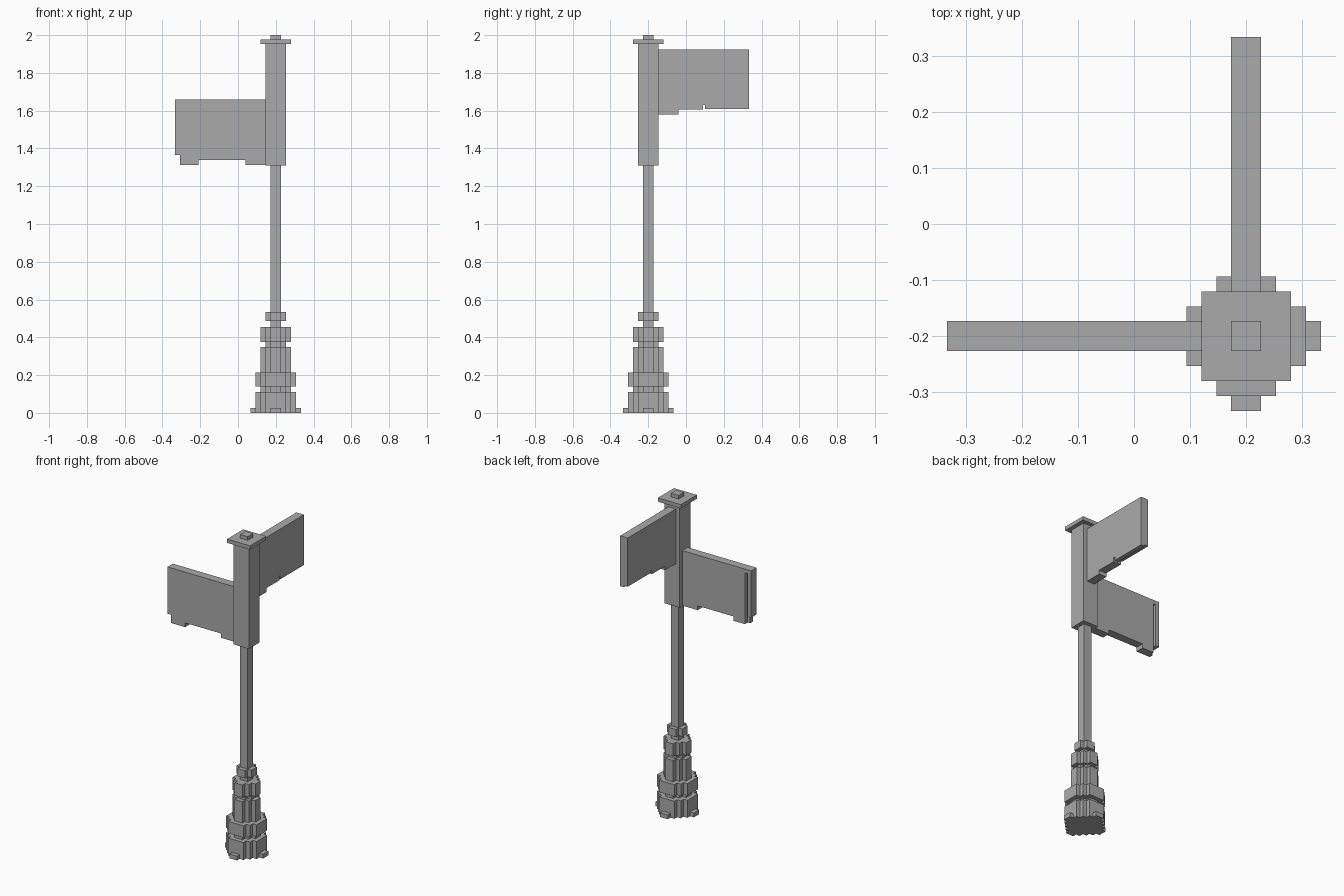
import bpy
import bmesh

cube = bpy.data.objects.get("Cube")
if cube:
    bpy.data.objects.remove(cube, do_unlink=True)

U = 2 / 75            # side of one block
CX, CY = 0.2, -0.2    # axis of the post

grey = bpy.data.materials.new("plain_grey")
grey.use_nodes = True
grey.diffuse_color = (0.4, 0.4, 0.4, 1)
grey.node_tree.nodes["Principled BSDF"].inputs["Base Color"].default_value = (0.4, 0.4, 0.4, 1)


def finish(name, bm):
    bmesh.ops.recalc_face_normals(bm, faces=bm.faces)
    mesh = bpy.data.meshes.new(name)
    bm.to_mesh(mesh)
    bm.free()
    mesh.materials.append(grey)
    obj = bpy.data.objects.new(name, mesh)
    bpy.context.collection.objects.link(obj)
    return obj


def add_box(bm, x, y, z):
    """Add a box given its (low, high) range on each axis."""
    made = bmesh.ops.create_cube(bm, size=1)["verts"]
    for v in made:
        for i, (lo, hi) in enumerate((x, y, z)):
            v.co[i] = lo if v.co[i] < 0 else hi


def square_part(name, half, z0, z1):
    bm = bmesh.new()
    r = half * U
    add_box(bm, (CX - r, CX + r), (CY - r, CY + r), (z0, z1))
    return finish(name, bm)


def stepped_part(name, radius, total, z0, z1):
    """Blocky round layer: each corner descends in unit steps."""
    corner = []
    for x in range(radius, total - radius - 1, -1):
        y = total - x
        corner.append((x, y))
        if x > total - radius:
            corner.append((x - 1, y))
    outline = []
    for _ in range(4):
        outline += corner
        corner = [(-y, x) for x, y in corner]
    bm = bmesh.new()
    verts = [bm.verts.new((CX + x * U, CY + y * U, z0)) for x, y in outline]
    face = bm.faces.new(verts)
    top = bmesh.ops.extrude_face_region(bm, geom=[face], use_keep_orig=True)["geom"]
    for v in top:
        if isinstance(v, bmesh.types.BMVert):
            v.co.z = z1
    return finish(name, bm)


# Stepped pedestal
for name, radius, total, z0, z1 in (
    ("base_plate", 5, 6, 0, 0.027),
    ("lower_plinth", 4, 6, 0.027, 0.11),
    ("plinth_neck", 3, 4, 0.11, 0.14),
    ("plinth_ring", 4, 6, 0.14, 0.215),
    ("pedestal_shaft", 3, 4, 0.215, 0.35),
    ("pedestal_neck", 2, 3, 0.35, 0.375),
    ("pedestal_ring", 3, 4, 0.375, 0.455),
    ("collar", 2, 3, 0.487, 0.535),
):
    stepped_part(name, radius, total, z0, z1)

# Post, sign housing and finial
square_part("pole", 1, 0.455, 1.31)
square_part("sign_housing", 2, 1.31, 1.953)
square_part("cap", 3, 1.953, 1.977)
square_part("finial", 1, 1.977, 2)

# Sign on the right side, with a groove in its back near the free end
bm = bmesh.new()
front, back, full = (CY - U, CY), (CY, CY + U), (CY - U, CY + U)
inner, end = CX - 2 * U, -0.333
add_box(bm, (-0.307, inner), front, (1.34, 1.66))
add_box(bm, (-0.29, inner), back, (1.34, 1.66))
add_box(bm, (end, -0.307), full, (1.365, 1.66))
add_box(bm, (-0.307, -0.29), back, (1.635, 1.66))
add_box(bm, (-0.29, -0.21), full, (1.313, 1.34))
add_box(bm, (-0.307, -0.29), front, (1.313, 1.34))
add_box(bm, (0.04, inner), full, (1.313, 1.34))
finish("right_sign", bm)

# Sign on the back, with a shallow recess along its lower edge
bm = bmesh.new()
full, half = (CX - U, CX + U), (CX, CX + U)
inner, end = CY + 2 * U, 0.333
add_box(bm, (full), (inner, end), (1.63, 1.925))
add_box(bm, (full), (inner, 0.09), (1.605, 1.63))
add_box(bm, (full), (0.1, end), (1.618, 1.63))
add_box(bm, (half), (0.1, end), (1.608, 1.618))
add_box(bm, (full), (inner, -0.04), (1.58, 1.605))
finish("back_sign", bm)
